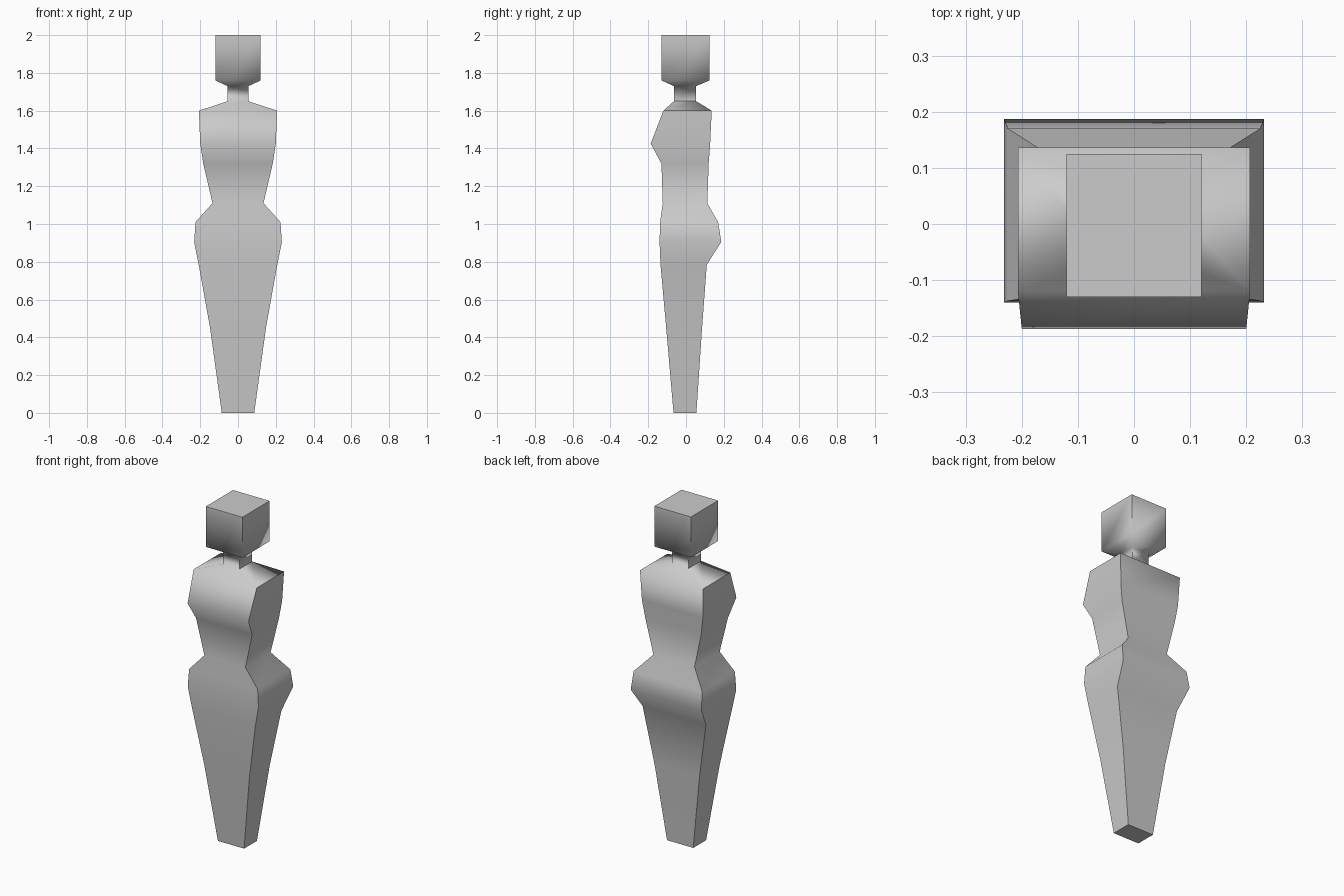
import bpy, bmesh, math

if "Cube" in bpy.data.objects:
    bpy.data.objects.remove(bpy.data.objects["Cube"])

# Body sections: height, half width, front y, back y
sections = [
    (0.00, 0.086, -0.066, 0.055),   # feet
    (0.45, 0.148, -0.105, 0.085),   # knees
    (0.785, 0.208, -0.135, 0.110),  # thighs
    (0.905, 0.232, -0.140, 0.187),  # seat
    (1.01, 0.225, -0.137, 0.170),   # hips
    (1.11, 0.135, -0.123, 0.113),   # waist
    (1.32, 0.184, -0.130, 0.120),   # ribs
    (1.425, 0.200, -0.187, 0.128),  # chest
    (1.60, 0.207, -0.120, 0.136),   # shoulders
    (1.65, 0.055, -0.064, 0.054),   # neck base
    (1.73, 0.055, -0.064, 0.054),   # neck top
    (1.76, 0.120, -0.130, 0.125),   # jaw
    (2.00, 0.120, -0.130, 0.125),   # crown
]

# Loft rectangular rings into one continuous figure
bm = bmesh.new()
rings = []
for z, w, front, back in sections:
    rings.append([bm.verts.new((x, y, z)) for x, y in
                  ((-w, front), (w, front), (w, back), (-w, back))])
for low, high in zip(rings, rings[1:]):
    for i in range(4):
        j = (i + 1) % 4
        bm.faces.new((low[i], low[j], high[j], high[i]))
bm.faces.new(rings[0][::-1])
bm.faces.new(rings[-1])
bmesh.ops.recalc_face_normals(bm, faces=bm.faces)

mesh = bpy.data.meshes.new("figure_body")
bm.to_mesh(mesh)
bm.free()
body = bpy.data.objects.new("figure_body", mesh)
bpy.context.collection.objects.link(body)

# Smooth along the body, sharp at the four corners
bpy.context.view_layer.objects.active = body
body.select_set(True)
bpy.ops.object.shade_smooth_by_angle(angle=math.radians(70))
